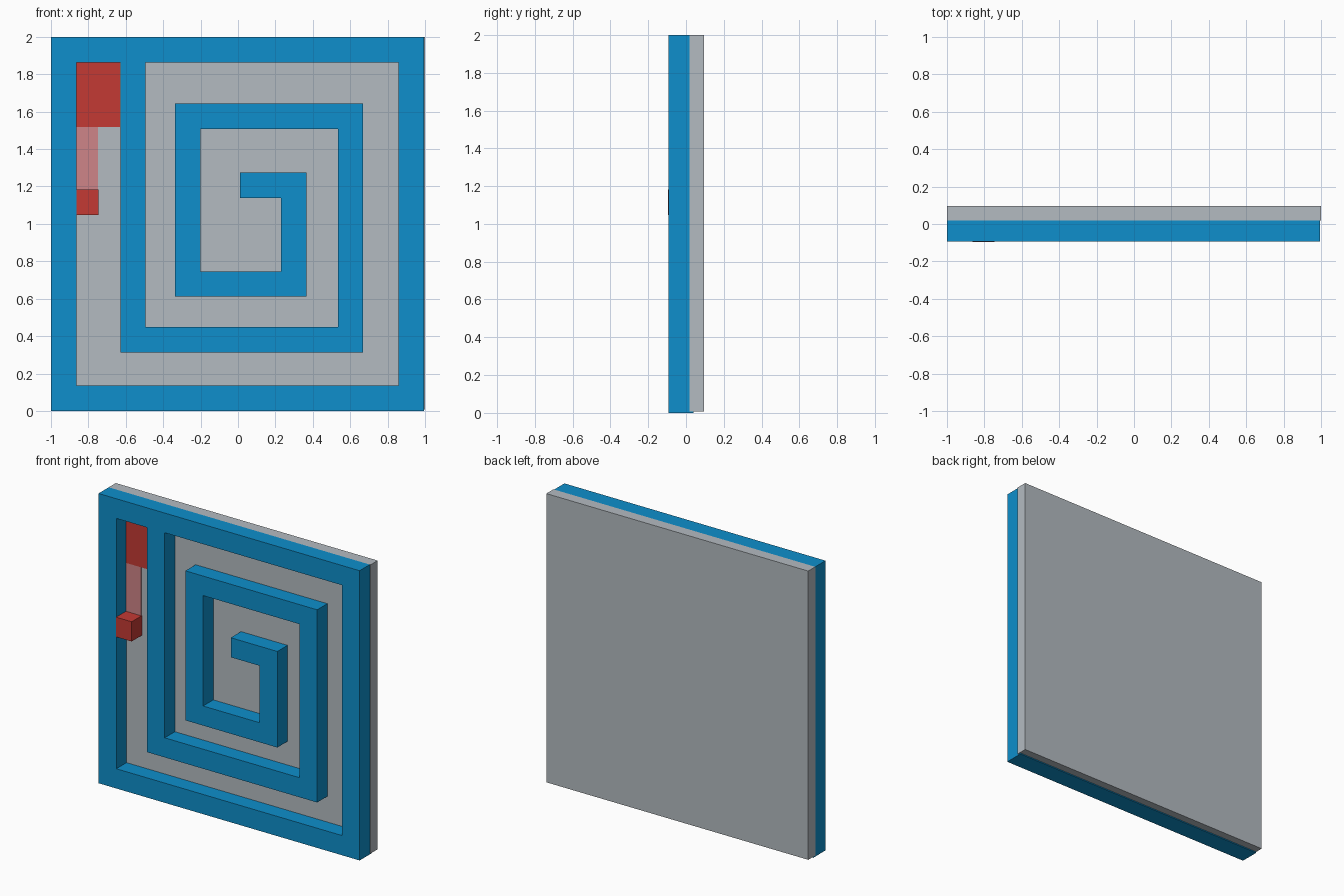
import bpy, bmesh
from mathutils import Vector

if "Cube" in bpy.data.objects:
    bpy.data.objects.remove(bpy.data.objects["Cube"])


def material(name, rgb):
    # sRGB 0-255 to linear
    m = bpy.data.materials.new(name)
    lin = [((c / 255 + 0.055) / 1.055) ** 2.4 if c > 10 else c / 255 / 12.92 for c in rgb]
    m.diffuse_color = (*lin, 1)
    m.use_nodes = True
    m.node_tree.nodes["Principled BSDF"].inputs["Base Color"].default_value = m.diffuse_color
    return m


BLUE = material("wall blue", (14, 143, 204))
GREY = material("board grey", (180, 187, 193))
RED = material("marker red", (196, 58, 52))
PINK = material("trail pink", (207, 133, 136))


def finish(bm, name, mat):
    bmesh.ops.recalc_face_normals(bm, faces=bm.faces)
    mesh = bpy.data.meshes.new(name)
    bm.to_mesh(mesh)
    bm.free()
    mesh.materials.append(mat)
    obj = bpy.data.objects.new(name, mesh)
    bpy.context.collection.objects.link(obj)
    return obj


def box(name, x, y, z, mat):
    bm = bmesh.new()
    bmesh.ops.create_cube(bm, size=1)
    for v in bm.verts:
        v.co = [r[0] if c < 0 else r[1] for c, r in zip(v.co, (x, y, z))]
    return finish(bm, name, mat)


def wall(name, path, closed=False, half=0.0675, y0=-0.093, y1=0.018):
    """Mitred wall along an axis-aligned (x, z) centre line."""
    pts = [Vector(p) for p in path]
    n = len(pts)
    count = n if closed else n - 1
    normals = []
    for i in range(count):
        d = (pts[(i + 1) % n] - pts[i]).normalized()
        normals.append(Vector((-d.y, d.x)))
    bm = bmesh.new()
    pairs = []
    for i, p in enumerate(pts):
        if closed or 0 < i < n - 1:
            off = normals[i - 1] + normals[i]
        else:
            off = normals[0] if i == 0 else normals[-1]
        pairs.append([bm.verts.new((q.x, y0, q.y)) for q in (p + off * half, p - off * half)])
    for i in range(count):
        a, b = pairs[i], pairs[(i + 1) % n]
        bm.faces.new((a[0], a[1], b[1], b[0]))
    ext = bmesh.ops.extrude_face_region(bm, geom=bm.faces[:], use_keep_orig=True)
    for v in ext["geom"]:
        if isinstance(v, bmesh.types.BMVert):
            v.co.y = y1
    return finish(bm, name, BLUE)


# Backing board
box("back_board", (-1, 1), (0.018, 0.095), (0.007, 2), GREY)

# Outer frame and spiral of walls
wall("outer_frame", [(-0.932, 0.068), (0.926, 0.068), (0.926, 1.932), (-0.932, 1.932)],
     closed=True, half=0.068)
wall("spiral_wall", [(-0.562, 1.864), (-0.562, 0.381), (0.602, 0.381), (0.602, 1.576),
                     (-0.269, 1.576), (-0.269, 0.679), (0.298, 0.679), (0.298, 1.207),
                     (0.01, 1.207)])
# Lip under the board
box("bottom_lip", (-1, 0.994), (0.018, 0.04), (0, 0.007), BLUE)

# Start zone, trail and moving block
box("start_plate", (-0.864, -0.63), (0.012, 0.018), (1.517, 1.864), RED)
box("trail_plate", (-0.864, -0.749), (0.012, 0.018), (1.18, 1.517), PINK)
box("sliding_block", (-0.864, -0.746), (-0.095, 0.018), (1.047, 1.183), RED)
